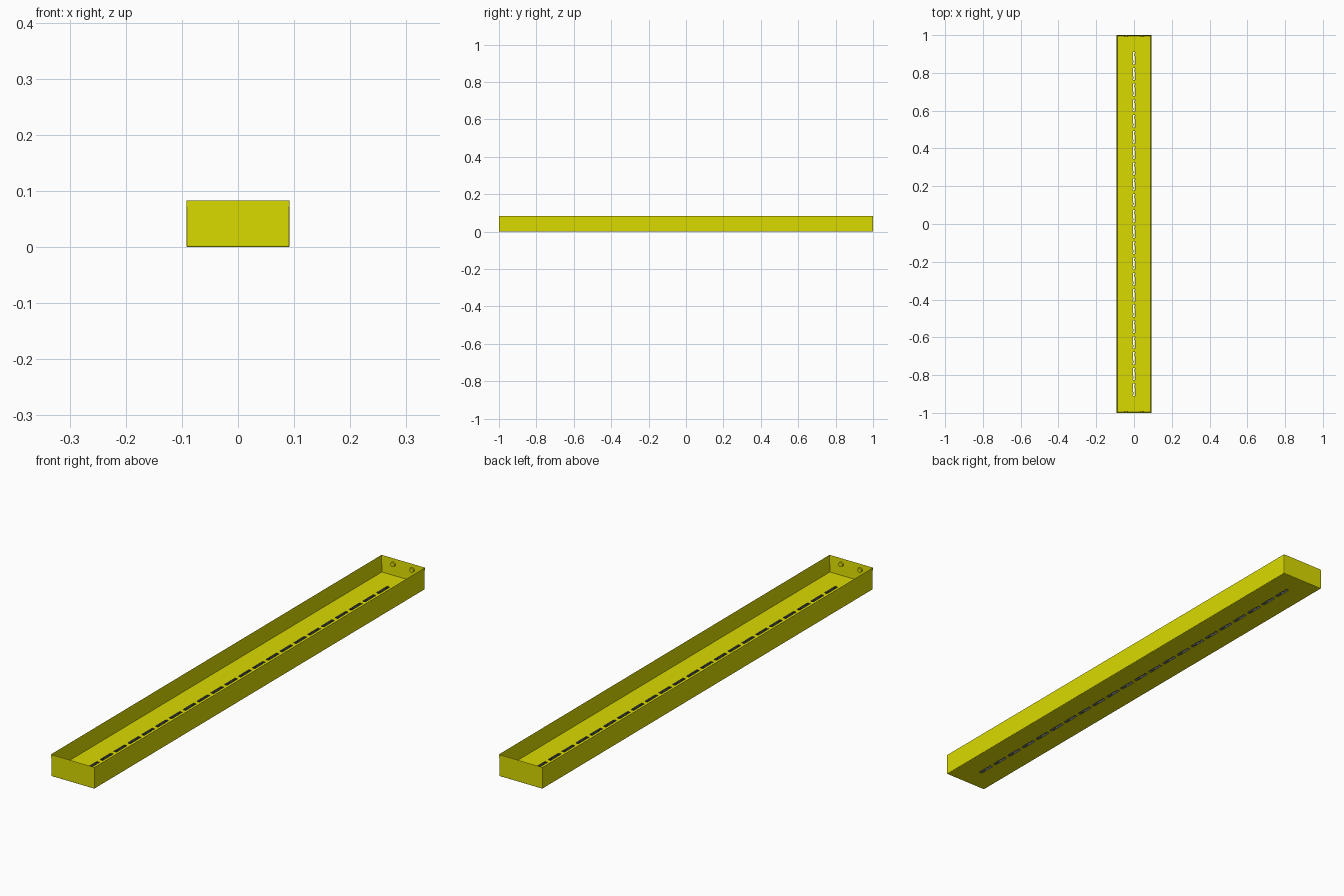
import bpy, bmesh, math
from mathutils import Matrix

cube = bpy.data.objects.get("Cube")
if cube:
    bpy.data.objects.remove(cube)

W, L, H = 0.184, 2.0, 0.083      # outer size
WALL, FLOOR = 0.004, 0.02        # wall and floor thickness
SLOTS, SPAN, SLOT_W = 22, 1.84, 0.012


def material(name, rgb):
    m = bpy.data.materials.new(name)
    m.use_nodes = True
    m.diffuse_color = (*rgb, 1)
    m.node_tree.nodes["Principled BSDF"].inputs["Base Color"].default_value = (*rgb, 1)
    return m


yellow = material("bright yellow", (0.7, 0.7, 0.0))
slate = material("dark slate", (0.08, 0.09, 0.1))


def add_box(bm, size, centre):
    mat = Matrix.Translation(centre) @ Matrix.Diagonal((*size, 1))
    bmesh.ops.create_cube(bm, size=1, matrix=mat)


def make(name, bm, mat):
    me = bpy.data.meshes.new(name)
    bm.to_mesh(me)
    bm.free()
    ob = bpy.data.objects.new(name, me)
    bpy.context.collection.objects.link(ob)
    me.materials.append(mat)
    return ob


# Tray: box with the top inset and pushed down, outer edges slightly rounded
bm = bmesh.new()
add_box(bm, (W, L, H), (0, 0, H / 2))
top = max(bm.faces, key=lambda f: f.calc_center_median().z)
bmesh.ops.inset_region(bm, faces=[top], thickness=WALL, use_even_offset=True)
for v in top.verts:
    v.co.z = FLOOR
outer = [e for e in bm.edges
         if all(abs(v.co.x) > W / 2 - 0.001 for v in e.verts)
         and min(v.co.z for v in e.verts) < 0.001
         or all(v.co.z < 0.001 for v in e.verts)]
bmesh.ops.bevel(bm, geom=outer, offset=0.0025, segments=4, profile=0.5, affect='EDGES')
tray = make("tray", bm, yellow)
tray.data.materials.append(slate)

# Drain slots along the centre line of the floor, lined in slate
bm = bmesh.new()
pitch = SPAN / SLOTS
for i in range(SLOTS):
    y = (i + 0.5) * pitch - SPAN / 2
    add_box(bm, (SLOT_W, pitch * 0.78, FLOOR * 2), (0, y, FLOOR / 2))
cutter = make("slot_cutter", bm, slate)
cutter.hide_render = True
cutter.hide_viewport = True
cut = tray.modifiers.new("slots", 'BOOLEAN')
cut.operation = 'DIFFERENCE'
cut.solver = 'EXACT'
cut.material_mode = 'TRANSFER'
cut.object = cutter

# Small slate clips inside the slots, on alternating sides
bm = bmesh.new()
for i in range(SLOTS):
    for k, side in ((-1, -1), (1, 1)):
        y = (i + 0.5 + k * 0.22) * pitch - SPAN / 2
        add_box(bm, (0.004, 0.012, FLOOR), (side * (SLOT_W / 2 - 0.002), y, FLOOR / 2 + 0.001))
make("slot_clips", bm, slate)

# Round studs on the inside of both end walls
for end, label in ((-1, "front"), (1, "back")):
    for side, hand in ((-1, "right"), (1, "left")):
        bm = bmesh.new()
        place = Matrix.Translation((side * 0.04, end * (L / 2 - WALL - 0.002), 0.062))
        turn = Matrix.Rotation(math.pi / 2, 4, 'X')
        bmesh.ops.create_cone(bm, cap_ends=True, segments=16, radius1=0.009,
                              radius2=0.009, depth=0.006, matrix=place @ turn)
        make(f"{label}_{hand}_stud", bm, yellow)
